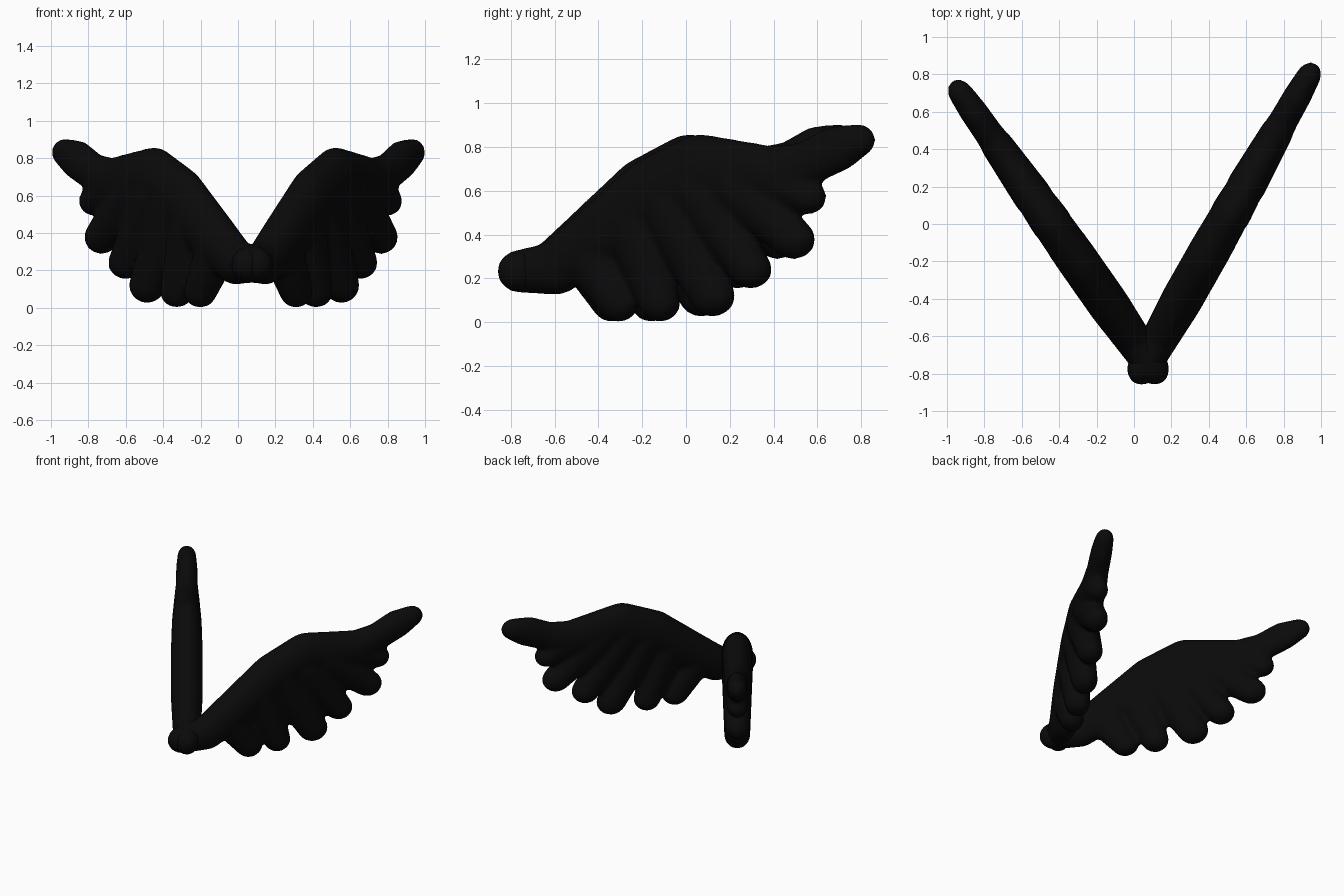
import bpy, bmesh, math
from mathutils import Vector

if "Cube" in bpy.data.objects:
    bpy.data.objects.remove(bpy.data.objects["Cube"])

black = bpy.data.materials.new("soft black")
black.diffuse_color = (0.003, 0.003, 0.003, 1)
black.use_nodes = True
black.node_tree.nodes["Principled BSDF"].inputs["Base Color"].default_value = black.diffuse_color
STRETCH = 1.15          # side-view length to true wing length
ROOT = -0.77

# balls: (length position, height, in-plane radius, half thickness)
ARM = [(-.76, .232, .098, .09), (-.6, .245, .12, .1), (-.42, .38, .137, .112),
       (-.15, .6, .153, .112), (.06, .70, .158, .105), (.40, .665, .135, .092),
       (.55, .725, .10, .078), (.68, .79, .105, .075), (.78, .83, .074, .066)]
FEATHERS = [((.40, .66, .12, .09), (.55, .57, .078, .075)),
            ((.20, .64, .13, .105), (.485, .378, .091, .088)),
            ((.05, .60, .13, .11), (.29, .24, .087, .092)),
            ((-.10, .55, .13, .112), (.115, .12, .095, .092)),
            ((-.25, .45, .13, .112), (-.125, .085, .084, .088)),
            ((-.45, .31, .12, .105), (-.315, .085, .085, .085))]


def add_link(bm, a, b):
    """Rounded tapered link: convex hull around two flattened balls."""
    verts = []
    for u, z, r, t in (a, b):
        ball = bmesh.ops.create_uvsphere(bm, u_segments=20, v_segments=12, radius=1)["verts"]
        for v in ball:
            v.co = Vector(((u - ROOT + v.co.x * r) * STRETCH, v.co.y * t, z + v.co.z * r))
        verts += ball
    for f in {f for v in verts for f in v.link_faces}:
        bm.faces.remove(f)
    for e in {e for v in verts for e in v.link_edges}:
        bm.edges.remove(e)
    res = bmesh.ops.convex_hull(bm, input=verts)
    inner = [g for g in res["geom_interior"] + res["geom_unused"]
             if isinstance(g, bmesh.types.BMVert) and g.is_valid]
    bmesh.ops.delete(bm, geom=list(set(inner)), context='VERTS')


def make_wing(name, origin, angle, flip):
    bm = bmesh.new()
    # leading arm and wing tip
    for a, b in zip(ARM, ARM[1:]):
        add_link(bm, a, b)
    # feathers hanging from the arm
    for a, b in FEATHERS:
        add_link(bm, a, b)
    c, s = math.cos(angle), math.sin(angle)
    for v in bm.verts:
        x, y = v.co.x, v.co.y * flip
        v.co = Vector((origin[0] + x * c - y * s, origin[1] + x * s + y * c, v.co.z))
    bmesh.ops.recalc_face_normals(bm, faces=bm.faces)
    me = bpy.data.meshes.new(name)
    bm.to_mesh(me)
    bm.free()
    me.materials.append(black)
    ob = bpy.data.objects.new(name, me)
    bpy.context.collection.objects.link(ob)
    # melt the links into one soft body
    rm = ob.modifiers.new("melt", 'REMESH')
    rm.mode = 'VOXEL'
    rm.voxel_size = 0.016
    rm.use_smooth_shade = True
    sm = ob.modifiers.new("soften", 'SMOOTH')
    sm.factor = 0.5
    sm.iterations = 8
    return ob


# two wings crossing slightly at the root
make_wing("right_wing", (.052, -.765), math.atan2(1, .567), 1)
make_wing("left_wing", (.098, -.765), math.atan2(1, -.70), -1)
